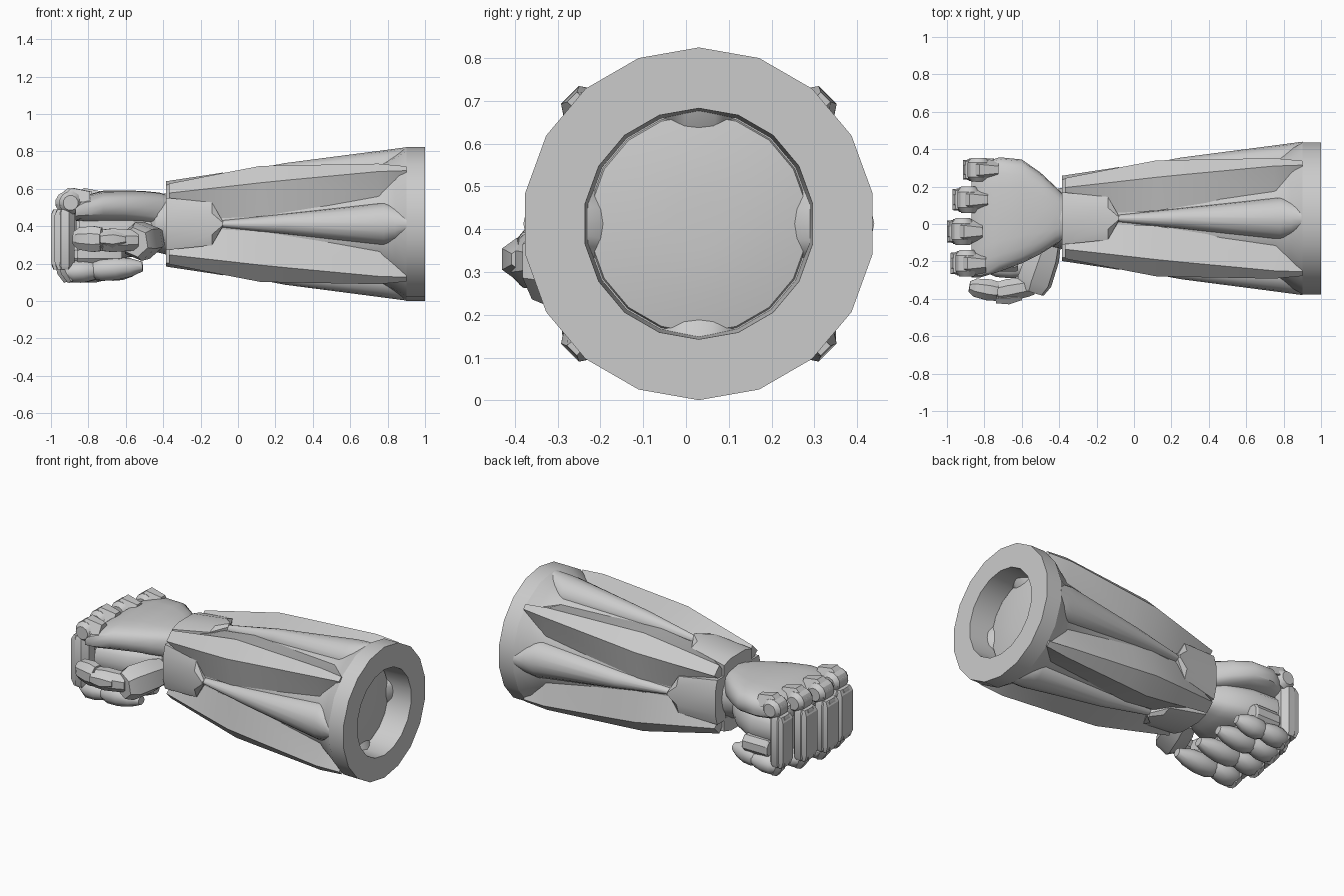
import bpy, bmesh, math
from mathutils import Vector, Matrix

if "Cube" in bpy.data.objects:
    bpy.data.objects.remove(bpy.data.objects["Cube"])

Y0, Z0 = 0.03, 0.4125        # forearm axis
grey = bpy.data.materials.new("grey_metal")
grey.diffuse_color = (0.6, 0.6, 0.6, 1)
grey.use_nodes = True
grey.node_tree.nodes["Principled BSDF"].inputs["Base Color"].default_value = grey.diffuse_color


def loft(name, sections, angle=30):
    """Skin a list of equal-length closed sections, capped at both ends."""
    bm = bmesh.new()
    rings = [[bm.verts.new(p) for p in s] for s in sections]
    n = len(rings[0])
    for a, b in zip(rings, rings[1:]):
        for i in range(n):
            j = (i + 1) % n
            bm.faces.new((a[i], a[j], b[j], b[i]))
    bm.faces.new(rings[0])
    bm.faces.new(rings[-1])
    bmesh.ops.recalc_face_normals(bm, faces=bm.faces)
    me = bpy.data.meshes.new(name)
    bm.to_mesh(me)
    bm.free()
    me.materials.append(grey)
    ob = bpy.data.objects.new(name, me)
    bpy.context.collection.objects.link(ob)
    bpy.ops.object.select_all(action='DESELECT')
    ob.select_set(True)
    bpy.context.view_layer.objects.active = ob
    bpy.ops.object.shade_smooth_by_angle(angle=math.radians(angle))
    return ob


def ring(x, r, n, cy=Y0, cz=Z0):
    return [(x, cy + r * math.cos(t), cz + r * math.sin(t))
            for t in (2 * math.pi * i / n + math.pi / 2 for i in range(n))]


def around(section, k):
    """Turn (x, u, v) points by k quarter turns about the forearm axis."""
    m = Matrix.Rotation(k * math.pi / 2, 4, 'X')
    return [m @ Vector(p) + Vector((0, Y0, Z0)) for p in section]


def barrel(name, p, q, w, h, prof, n=8, angle=30):
    """Tapered segment from p to q; prof lists (position, scale)."""
    p, q = Vector(p), Vector(q)
    d = (q - p).normalized()
    ref = Vector((1, 0, 0)) if abs(d.y) > .98 else Vector((0, 1, 0))
    side = (ref - d * d.dot(ref)).normalized()
    up = d.cross(side)
    secs = []
    for t, s in prof:
        c = p.lerp(q, t)
        secs.append([c + side * w * s * math.cos(a) + up * h * s * math.sin(a)
                     for a in (2 * math.pi * (i + 0.5) / n for i in range(n))])
    return loft(name, secs, angle)


def slab(x, y0, y1, z0, z1, n=20, e=0.65):
    """Rounded-box section across x."""
    pw = lambda v: math.copysign(abs(v) ** e, v)
    return [(x, (y0 + y1) / 2 + (y1 - y0) / 2 * pw(math.cos(t)),
             (z0 + z1) / 2 + (z1 - z0) / 2 * pw(math.sin(t)))
            for t in (2 * math.pi * i / n for i in range(n))]


# forearm sleeve with flared rim and open socket
sleeve = [(-.38, .19), (-.1, .235), (.25, .28), (.76, .33), (.84, .375),
          (.9, .412), (1, .412), (1, .27), (.84, .262)]
loft("forearm_sleeve", [ring(x, r, 18) for x, r in sleeve])
# domed socket floor
loft("socket_floor", [ring(x, r, 18) for x, r in
                      [(.83, .262), (.85, .255), (.865, .17), (.87, .06)]], 60)

# four diagonal armour ribs, four tapered ridges and four wrist plates
rib = [(-.37, .215, .165, .13, .17, .1), (-.1, .268, .195, .03, .235, .12),
       (.12, .31, .22, .04, .268, .14), (.27, .313, .235, .065, .275, .16),
       (.75, .322, .28, .14, .29, .2), (.9, .308, .285, .25, .27, .21)]
ridge = [(-.12, .015, .255, .03), (.25, .055, .325, .06),
         (.78, .115, .394, .1), (.84, .1, .402, .1), (.9, .055, .41, .06)]
plate = [(-.385, .14, .228), (-.14, .115, .265), (-.08, .012, .275)]
for k in range(4):
    loft("armour_rib", [around([(x, cr, c), (x, a, b), (x, b, a), (x, c, cr),
                                (x, i, i)], k) for x, a, b, c, cr, i in rib], 20)
    loft("sleeve_ridge", [around([(x, r - h + h * math.cos(t), w * math.sin(t))
                                  for t in (2 * math.pi * i / 16 for i in range(16))], k)
                          for x, w, r, h in ridge], 40)
    loft("wrist_plate", [around([(x, r - .02, w), (x, r, w * .5), (x, r, -w * .5),
                                 (x, r - .02, -w), (x, r - .1, -w), (x, r - .1, w)], k)
                         for x, w, r in plate], 25)

# wrist joint
loft("wrist_joint", [ring(x, r, 16) for x, r in
                     [(-.48, .11), (-.44, .15), (-.36, .17)]])

# back of the hand and palm
loft("hand_back", [slab(*s) for s in [
    (-.37, -.08, .15, .39, .565), (-.42, -.11, .2, .4, .58),
    (-.5, -.16, .275, .41, .588), (-.6, -.21, .345, .42, .592),
    (-.72, -.255, .357, .42, .59), (-.82, -.285, .32, .42, .565),
    (-.87, -.285, .26, .43, .525)]], 40)
loft("palm", [slab(*s) for s in [
    (-.4, -.06, .13, .3, .46), (-.5, -.13, .22, .25, .46),
    (-.65, -.18, .29, .22, .46), (-.85, -.22, .3, .24, .46)]], 40)

# four curled fingers: (centre y, front x, half width)
shell = [(0, .75), (.15, .97), (.45, 1), (.75, .8), (1, .42)]
box = [(0, .85), (.06, 1), (.94, 1), (1, .85)]
for y, x, w in [(-.21, -.98, .07), (-.04, -1.0, .072),
                (.13, -.97, .07), (.29, -.915, .064)]:
    # knuckle drum with a pointed guard over it
    barrel("knuckle", (x + .085, y - w, .525), (x + .085, y + w, .525), .062, .062,
           [(0, .65), (.2, 1), (.8, 1), (1, .65)], 12)
    loft("knuckle_guard", [[(x + dx, y + sy * w, z) for sy, z in
                            [(-b, z0), (b, z0), (a, z1), (-a, z1)]]
                           for dx, a, b, z0, z1 in [(.03, .4, .75, .51, .55),
                                                    (.09, .45, .95, .53, .605),
                                                    (.19, .3, .75, .53, .585)]], 20)
    # upright front segment with a raised face plate
    barrel("finger_front", (x + .055, y, .49), (x + .055, y, .17), w, .055, box, 8)
    loft("finger_plate", [[(x + dx, y - s * w, z), (x + dx, y + s * w, z),
                           (x + .05, y + s * w * 1.1, z), (x + .05, y - s * w * 1.1, z)]
                          for z, dx, s in [(.49, .015, .7), (.46, 0, .8),
                                           (.21, 0, .8), (.17, .015, .7)]], 20)
    # hinge at the lower bend
    barrel("finger_hinge", (x + .06, y, .2), (x + .1, y, .11), w * .8, .05,
           [(0, .8), (.4, 1), (1, .7)], 8)
    # two rounded segments folded under the palm
    end = -.525 if y > -.1 else -.51
    mid = x + .26
    barrel("finger_middle", (x + .07, y, .155), (mid, y, .165), w, .06, shell, 10, 40)
    barrel("finger_tip", (mid - .05, y - .01, .165), (end, y - .025, .185), w * .95, .062,
           shell, 10, 40)
    # pad joining the folded finger to the palm
    barrel("finger_pad", (x + .12, y, .25), (-.62, y, .25), w * .7, .06, box, 8)

# thumb wrapped along the front side
barrel("thumb_base", (-.46, -.1, .33), (-.55, -.36, .315), .095, .1,
       [(0, .8), (.3, 1), (.8, 1.05), (1, .8)], 6)
barrel("thumb_middle", (-.54, -.33, .325), (-.73, -.365, .325), .065, .068,
       [(0, .8), (.2, .9), (.7, 1), (1, .9)], 8)
barrel("thumb_joint", (-.7, -.36, .33), (-.77, -.355, .33), .05, .05, box, 8)
barrel("thumb_tip", (-.73, -.36, .33), (-.88, -.335, .335), .062, .075,
       [(0, .9), (.3, 1), (.8, .85), (1, .5)], 8)
barrel("thumb_guard", (-.6, -.39, .33), (-.74, -.4, .33), .04, .05,
       [(0, .5), (.5, 1), (1, .7)], 6)
